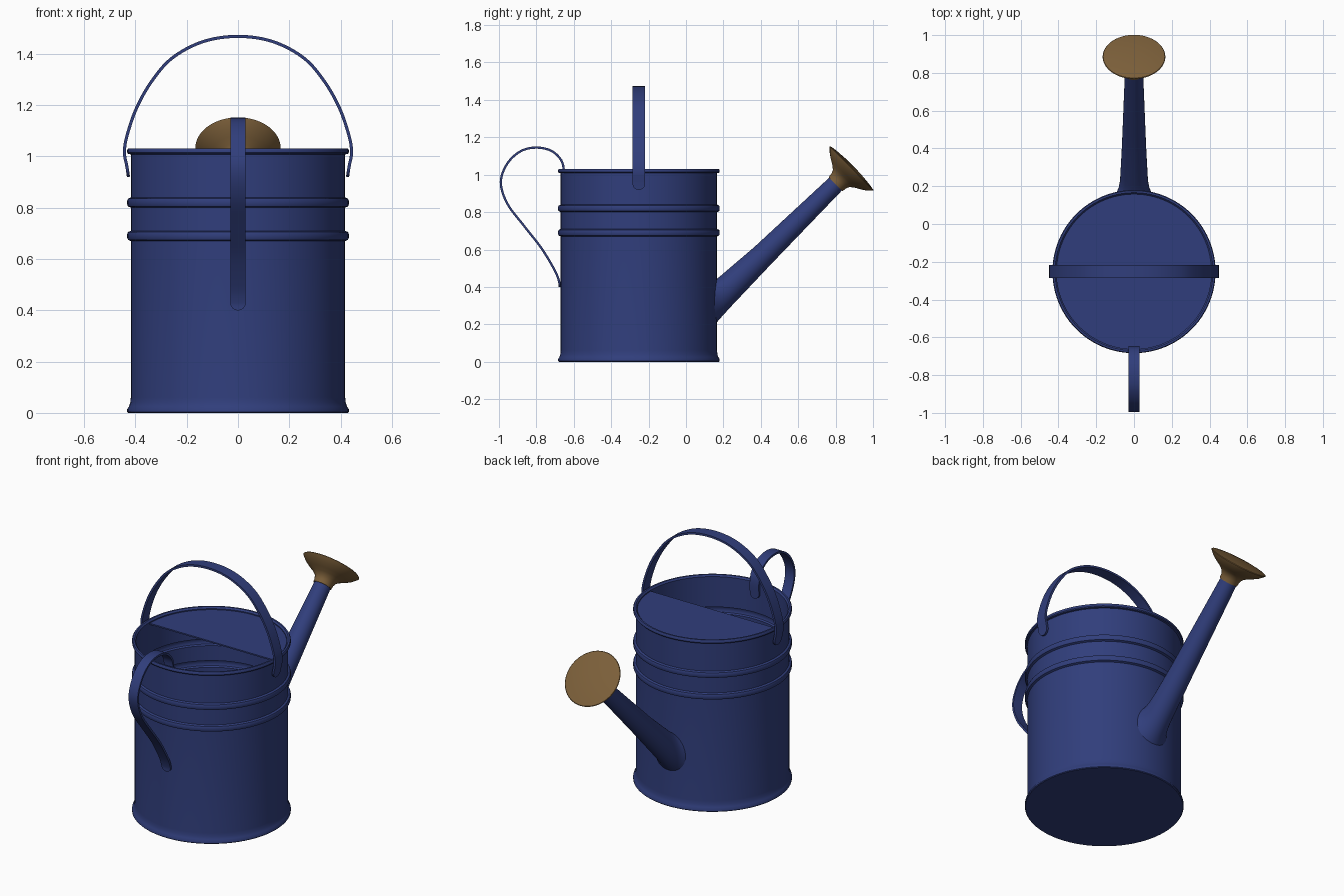
import bpy, bmesh, math
from mathutils import Vector, Matrix

if "Cube" in bpy.data.objects:
    bpy.data.objects.remove(bpy.data.objects["Cube"])

CY = -0.252   # body axis in y
R = 0.418     # body wall radius


def material(name, color):
    m = bpy.data.materials.new(name)
    m.diffuse_color = color
    m.use_nodes = True
    m.node_tree.nodes["Principled BSDF"].inputs["Base Color"].default_value = m.diffuse_color
    return m


BLUE = material("blue_enamel", (0.030, 0.048, 0.20, 1))
BROWN = material("aged_copper", (0.20, 0.115, 0.042, 1))


def finish(name, bm, mat, angle=35):
    bmesh.ops.remove_doubles(bm, verts=bm.verts, dist=1e-5)
    bmesh.ops.recalc_face_normals(bm, faces=bm.faces)
    me = bpy.data.meshes.new(name)
    bm.to_mesh(me)
    bm.free()
    me.materials.append(mat)
    ob = bpy.data.objects.new(name, me)
    bpy.context.collection.objects.link(ob)
    bpy.ops.object.select_all(action='DESELECT')
    ob.select_set(True)
    bpy.context.view_layer.objects.active = ob
    bpy.ops.object.shade_smooth_by_angle(angle=math.radians(angle))
    return ob


def skin(bm, rings):
    """Bridge successive closed rings of points with quads."""
    vs = [[bm.verts.new(p) for p in r] for r in rings]
    n = len(vs[0])
    for a, b in zip(vs, vs[1:]):
        for i in range(n):
            j = (i + 1) % n
            bm.faces.new((a[i], a[j], b[j], b[i]))
    return vs


def lathe(name, profile, matrix, mat, n=96):
    """Revolve (radius, height) points around local z; zero radius closes an end."""
    bm = bmesh.new()
    skin(bm, [[matrix @ Vector((r * math.cos(2 * math.pi * i / n),
                                r * math.sin(2 * math.pi * i / n), z))
               for i in range(n)] for r, z in profile])
    return finish(name, bm, mat)


def smooth_path(pts, steps=16):
    pts = [Vector(p) for p in pts]
    q = [2 * pts[0] - pts[1]] + pts + [2 * pts[-1] - pts[-2]]
    out = []
    for a, b, c, d in zip(q, q[1:], q[2:], q[3:]):
        for k in range(steps):
            t = k / steps
            out.append(0.5 * (2 * b + (c - a) * t + (2 * a - 5 * b + 4 * c - d) * t * t
                              + (3 * b - a - 3 * c + d) * t ** 3))
    return out + [pts[-1]]


def strap(name, pts, side, half, thick, mat):
    """Flat metal strip along a planar path, with rounded ends."""
    path = smooth_path(pts)
    cum = [0.0]
    for a, b in zip(path, path[1:]):
        cum.append(cum[-1] + (b - a).length)
    total = cum[-1]

    def at(s):
        s = min(max(s, 0), total)
        for i in range(len(path) - 1):
            if s <= cum[i + 1]:
                return path[i].lerp(path[i + 1], (s - cum[i]) / (cum[i + 1] - cum[i]))
        return path[-1]

    ends = [half * (1 - math.cos(a * math.pi / 16)) for a in range(9)]
    mids = [half + (total - 2 * half) * k / 80 for k in range(1, 80)]
    stations = ends + mids + [total - e for e in reversed(ends)]
    side = Vector(side)
    bm = bmesh.new()
    rings = []
    for s in stations:
        tangent = (at(s + 0.006) - at(s - 0.006)).normalized()
        nrm = tangent.cross(side) * thick / 2
        e = min(s, total - s, half) / half
        w = side * max(half * math.sqrt(max(0, 1 - (1 - e) ** 2)), 0.002)
        p = at(s)
        rings.append([p + w + nrm, p - w + nrm, p - w - nrm, p + w - nrm])
    vs = skin(bm, rings)
    bm.faces.new(vs[0])
    bm.faces.new(vs[-1])
    return finish(name, bm, mat)


# Body: flared foot, two raised bands pressed through the wall, rolled rim
def band(z, r):
    return [(r, z - 0.020), (r + 0.011, z - 0.015), (r + 0.014, z - 0.008),
            (r + 0.014, z + 0.008), (r + 0.011, z + 0.015), (r, z + 0.020)]


outer = [(0, 0), (0.428, 0), (0.432, 0.004), (0.432, 0.014), (0.425, 0.025), (0.420, 0.04),
         (R, 0.06)] + band(0.69, R) + band(0.82, R) + \
        [(R, 1.008), (0.428, 1.010), (0.432, 1.015), (0.432, 1.025), (0.428, 1.031), (0.418, 1.031)]
ri = R - 0.008
inner = [(ri, 1.022)] + band(0.82, ri)[::-1] + band(0.69, ri)[::-1] + [(ri, 0.012), (0, 0.012)]
lathe("body", outer + inner, Matrix.Translation((0, CY, 0)), BLUE)

# Half cover over the spout side of the opening
bm = bmesh.new()
arc = [(0.414 * math.cos(math.pi * i / 48), CY + 0.414 * math.sin(math.pi * i / 48)) for i in range(49)]
for loop in skin(bm, [[(x, y, z) for x, y in arc] for z in (1.008, 1.016)]):
    bm.faces.new(loop)
finish("half_cover", bm, BLUE)

# Carrying handle: mirrored arch over the top
half_arch = [(0.427, 0.920), (0.434, 0.965), (0.443, 1.015), (0.433, 1.08), (0.395, 1.19),
             (0.335, 1.295), (0.255, 1.385), (0.135, 1.448)]
arch = half_arch + [(0, 1.468)] + [(-x, z) for x, z in reversed(half_arch)]
strap("top_handle", [(x, CY, z) for x, z in arch], (0, 1, 0), 0.034, 0.012, BLUE)

# Pouring handle: hooks inside the rim and sweeps down to the wall
sweep = [(-0.655, 0.93), (-0.654, 1.03), (-0.672, 1.085), (-0.725, 1.13), (-0.805, 1.145),
         (-0.885, 1.125), (-0.955, 1.06), (-0.990, 0.96), (-0.955, 0.845), (-0.865, 0.725),
         (-0.775, 0.610), (-0.705, 0.495), (-0.680, 0.435), (-0.675, 0.40)]
strap("back_handle", [(0, y, z) for y, z in sweep], (1, 0, 0), 0.030, 0.012, BLUE)

# Spout: tapered tube whose base follows the curve of the wall
base, tip = Vector((0, 0.166, 0.328)), Vector((0, 0.808, 0.958))
axis = (tip - base).normalized()
up = Vector((1, 0, 0)).cross(axis)
length = (tip - base).length
N = 48


def ring(t, rx, ru):
    return [base + axis * t + Vector((rx * math.cos(2 * math.pi * i / N), 0, 0))
            + up * ru * math.sin(2 * math.pi * i / N) for i in range(N)]


def on_wall(p, offset):
    y = CY + math.sqrt(R * R - p.x * p.x) + offset
    return p + axis * ((y - p.y) / axis.y)


rings = [[on_wall(p, o) for p in ring(0, rx, ru)]
         for o, rx, ru in ((-0.004, 0.108, 0.084), (0.012, 0.092, 0.081),
                           (0.035, 0.081, 0.079), (0.07, 0.074, 0.076))]
for k in range(1, 6):
    t = 0.2 + (length - 0.2) * k / 5
    r = 0.074 + (0.048 - 0.074) * t / length
    rings.append(ring(t, r, r))
bm = bmesh.new()
skin(bm, rings)
finish("spout", bm, BLUE, 50)

# Sprinkler head: trumpet flare with a shallow domed face
rose = [(0.046, -0.012), (0.053, -0.012), (0.055, 0.010), (0.063, 0.030), (0.083, 0.047),
        (0.110, 0.062), (0.140, 0.082), (0.163, 0.104), (0.166, 0.108), (0.163, 0.111),
        (0.125, 0.117), (0.065, 0.122), (0, 0.124)]
turn = axis.to_track_quat('Z', 'Y').to_matrix().to_4x4()
lathe("sprinkler_head", rose, Matrix.Translation(tip) @ turn, BROWN, 64)
